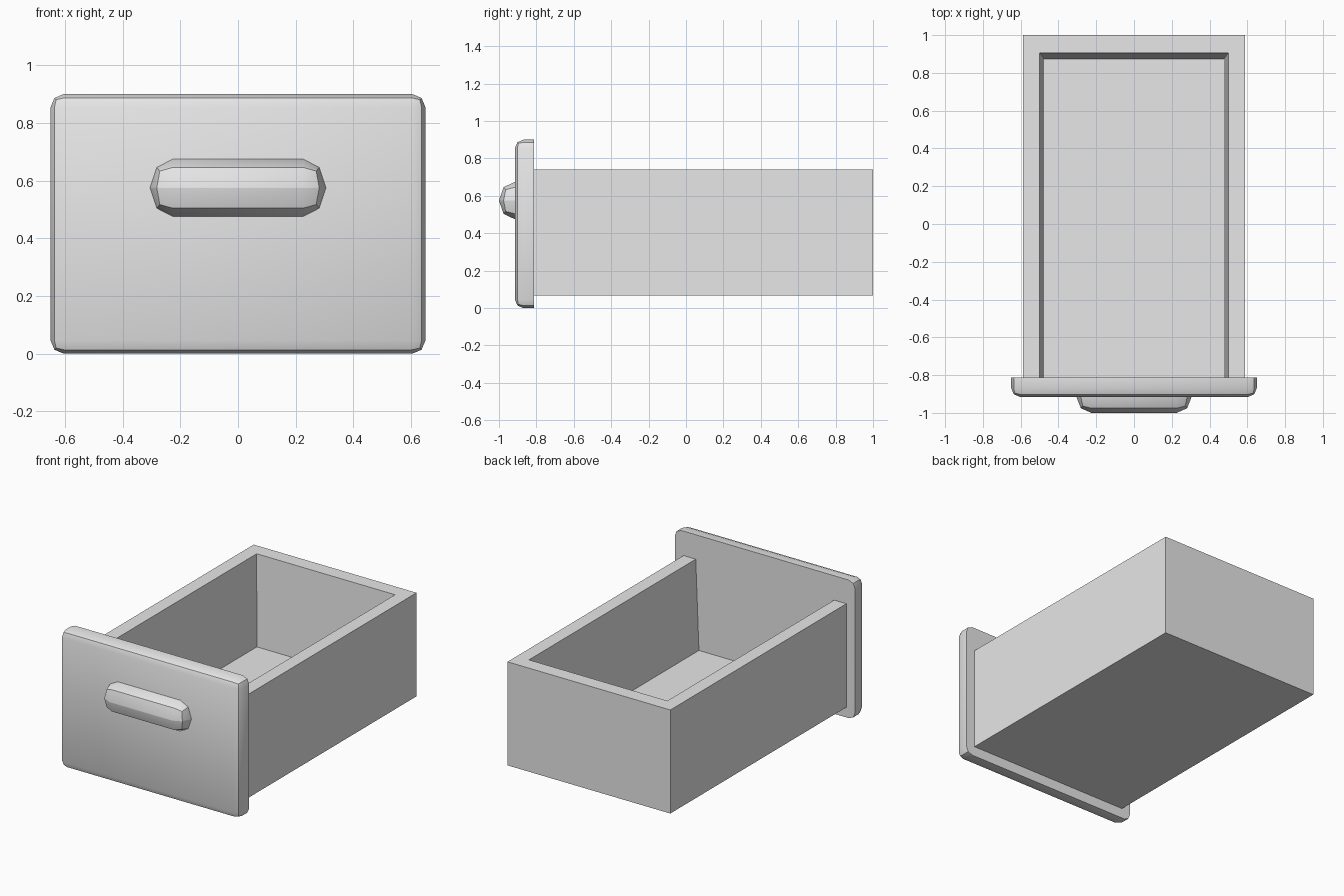
import bpy
import bmesh
import math
from mathutils import Vector

cube = bpy.data.objects.get("Cube")
if cube:
    bpy.data.objects.remove(cube, do_unlink=True)

grey = bpy.data.materials.new("light_grey")
grey.use_nodes = True
grey.diffuse_color = (0.8, 0.8, 0.8, 1)
grey.node_tree.nodes["Principled BSDF"].inputs["Base Color"].default_value = (0.8, 0.8, 0.8, 1)


def box(low, high):
    """A bmesh box between two corners."""
    bm = bmesh.new()
    bmesh.ops.create_cube(bm, size=1)
    low, high = Vector(low), Vector(high)
    for v in bm.verts:
        v.co = Vector(h if c > 0 else l for c, l, h in zip(v.co, low, high))
    return bm


def finish(bm, name, smooth=False):
    bmesh.ops.recalc_face_normals(bm, faces=bm.faces)
    mesh = bpy.data.meshes.new(name)
    bm.to_mesh(mesh)
    bm.free()
    mesh.materials.append(grey)
    obj = bpy.data.objects.new(name, mesh)
    bpy.context.collection.objects.link(obj)
    if smooth:
        bpy.ops.object.select_all(action='DESELECT')
        obj.select_set(True)
        bpy.context.view_layer.objects.active = obj
        bpy.ops.object.shade_smooth_by_angle(angle=math.radians(40))
    return obj


def round_front(bm, radius):
    """Round every edge except those around the back face."""
    back = max(v.co.y for v in bm.verts)
    edges = [e for e in bm.edges if any(v.co.y < back - 0.001 for v in e.verts)]
    bmesh.ops.bevel(bm, geom=edges, offset=radius, offset_type='OFFSET', segments=2,
                    profile=0.5, affect='EDGES', clamp_overlap=False)


# Front panel with rounded front and corners, flat back
panel = box((-0.65, -0.915, 0), (0.65, -0.813, 0.9))
round_front(panel, 0.046)
finish(panel, "front_panel", smooth=True)

# Handle: fully rounded bar, flattened a little in length and depth
handle = box((-0.381, -0.1, -0.1), (0.381, 0.01, 0.1))
round_front(handle, 0.0995)
for v in handle.verts:
    v.co = (v.co.x * 0.8, -0.915 + v.co.y * 0.85, 0.575 + v.co.z)
finish(handle, "handle", smooth=True)

# Drawer tray: open box with slightly tapered cavity, front end set into the panel
tray = box((-0.587, -0.88, 0.066), (0.587, 1, 0.741))
top = max(tray.faces, key=lambda f: f.calc_center_median().z)
bmesh.ops.inset_region(tray, faces=[top], thickness=0.05)
for v in top.verts:
    v.co = (math.copysign(0.499, v.co.x), 0.905 if v.co.y > 0 else -0.85, 0.741)
floor = bmesh.ops.extrude_discrete_faces(tray, faces=[top])["faces"][0]
for v in floor.verts:
    v.co = (math.copysign(0.476, v.co.x), 0.874 if v.co.y > 0 else -0.85, 0.152)
finish(tray, "drawer_tray")
